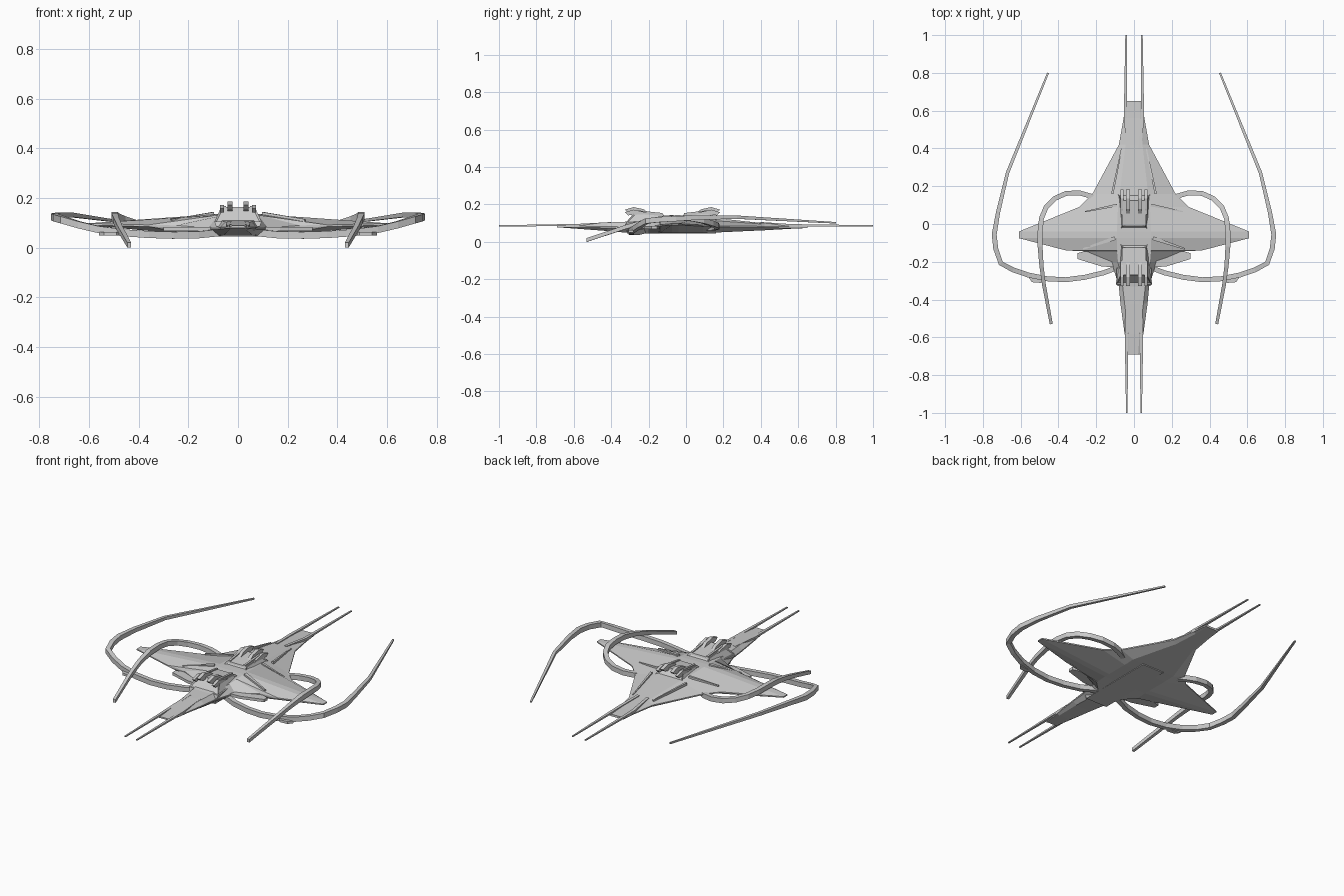
import bpy, bmesh
from mathutils import Vector

if "Cube" in bpy.data.objects:
    bpy.data.objects.remove(bpy.data.objects["Cube"])

grey = bpy.data.materials.new("hull_grey")
grey.diffuse_color = (0.6, 0.6, 0.6, 1)
grey.use_nodes = True
grey.node_tree.nodes["Principled BSDF"].inputs["Base Color"].default_value = grey.diffuse_color


def finish(name, bm, mirror=False):
    bmesh.ops.remove_doubles(bm, verts=bm.verts, dist=1e-5)
    bmesh.ops.recalc_face_normals(bm, faces=bm.faces)
    me = bpy.data.meshes.new(name)
    bm.to_mesh(me)
    bm.free()
    me.materials.append(grey)
    ob = bpy.data.objects.new(name, me)
    bpy.context.collection.objects.link(ob)
    if mirror:
        ob.modifiers.new("mirror", 'MIRROR').use_mirror_merge = False
    return ob


def loft(bm, rings):
    """Skin closed rings of points and cap both ends."""
    vs = [[bm.verts.new(p) for p in r] for r in rings]
    n = len(vs[0])
    for a, b in zip(vs, vs[1:]):
        for i in range(n):
            j = (i + 1) % n
            bm.faces.new((a[i], a[j], b[j], b[i]))
    bm.faces.new(vs[0])
    bm.faces.new(vs[-1])


def bar(name, path, sizes):
    """Rectangular bar along a path; sizes = (half width, half height) per point."""
    pts = [Vector(p) for p in path]
    rings = []
    for i, p in enumerate(pts):
        d = pts[min(i + 1, len(pts) - 1)] - pts[max(i - 1, 0)]
        d.z = 0
        s = d.normalized().cross(Vector((0, 0, 1)))
        w, h = sizes[i]
        u = Vector((0, 0, h))
        rings.append([p + s * w + u, p - s * w + u, p - s * w - u, p + s * w - u])
    bm = bmesh.new()
    loft(bm, rings)
    return finish(name, bm, True)


def plate(name, outline, z0, z1, mirror=True):
    bm = bmesh.new()
    loft(bm, [[(x, y, z0) for x, y in outline], [(x, y, z1) for x, y in outline]])
    return finish(name, bm, mirror)


# Main hull: stations of (y, half width, shoulder x, top z, edge z, bottom z)
stations = [
    (0.65, .045, .03, .086, .082, .074), (0.56, .055, .035, .09, .082, .070),
    (0.42, .08, .045, .10, .083, .062), (0.16, .22, .075, .125, .086, .050),
    (0.09, .29, .085, .13, .090, .048), (-.04, .61, .09, .135, .098, .048),
    (-.075, .61, .09, .135, .098, .048), (-.14, .36, .09, .13, .092, .046),
    (-.145, .25, .09, .13, .090, .046), (-.20, .12, .085, .125, .080, .045),
    (-.33, .08, .06, .107, .080, .050), (-.42, .072, .05, .104, .082, .058),
    (-.58, .05, .03, .096, .084, .070), (-.69, .032, .022, .089, .085, .080)]
bm = bmesh.new()
rings = []
for y, w, s, zt, ze, zb in stations:
    b = min(w * .7, .14)
    half = [(s, y, zt), (w, y, ze), (w, y, ze - .007), (b, y, zb)]
    rings.append(half + [(-x, yy, z) for x, yy, z in reversed(half)])
loft(bm, rings)
finish("hull", bm)

# Small fore wings and the keel box with its open front intake
plate("fore_wing", [(.08, -.13), (.25, -.14), (.30, -.155), (.30, -.185), (.17, -.225), (.08, -.23)], .068, .084)
bm = bmesh.new()
loft(bm, [[(-.085, y, .1), (.085, y, .1), (.07, y, .045), (-.07, y, .045)] for y in (.16, -.315)])
front = [f for f in bm.faces if f.calc_center_median().y < -.31]
bmesh.ops.inset_region(bm, faces=front, thickness=.01, use_even_offset=True)
bmesh.ops.translate(bm, verts=front[0].verts, vec=(0, .03, 0))
finish("keel_intake", bm)


# Cabins: a sloped block with inset windows and four roof pods, fore and aft
def cabin(name, y_in, y_out):
    d = 1 if y_out > y_in else -1

    def rect(w0, w1, y0, y1, z0, z1):
        return [(-w0, y0, z0), (w0, y0, z0), (w1, y1, z1), (-w1, y1, z1)]
    bm = bmesh.new()
    loft(bm, [rect(.078, .088, y_in, y_out, .095, .085),
              rect(.085, .095, y_in + .01 * d, y_out - .005 * d, .112, .105),
              rect(.062, .068, y_in + .05 * d, y_out - .055 * d, .148, .163)])
    bm.normal_update()
    panes = [f for f in bm.faces if abs(f.normal.z) < .95 and f.calc_center_median().z > .12]
    bmesh.ops.recalc_face_normals(bm, faces=bm.faces)
    bmesh.ops.inset_individual(bm, faces=panes, thickness=.010, depth=-.005)
    finish(name, bm)
    # roof pods
    for label, x, w, top in (("inner", .032, .010, .186), ("outer", .064, .008, .172)):
        bm = bmesh.new()
        prof = [(y_out - .13 * d, .150), (y_out - .10 * d, top - .012), (y_out - .045 * d, top),
                (y_out + .002 * d, top - .014), (y_out - .015 * d, top - .03), (y_out - .06 * d, .145)]
        loft(bm, [[(xx, y, z) for y, z in prof] for xx in (x - w, x + w)])
        finish(name + "_" + label + "_pod", bm, True)
    # raised roof slats
    bar(name + "_roof_rail", [(.05, y_in + .05 * d, .15), (.055, y_out - .06 * d, .165)], [(.006, .004)] * 2)


cabin("front_cabin", -.075, -.325)
cabin("rear_cabin", -.06, .18)

# Long arms sweeping from the nose around to the back
thick = (.013, .014)
bar("long_arm",
    [(.06, -.22, .062), (.16, -.258, .052), (.26, -.282, .050), (.36, -.295, .053), (.46, -.29, .060),
     (.56, -.27, .073), (.64, -.243, .092), (.705, -.208, .112), (.732, -.13, .120), (.74, -.055, .124),
     (.72, .06, .130), (.67, .27, .132), (.455, .80, .102)],
    [thick] * 10 + [(.011, .012), (.009, .009), (.005, .004)])
plate("arm_pad", [(.47, -.285), (.56, -.28), (.54, -.308), (.49, -.312)], .050, .064)

# Short arms looping from the tail sides over the wings to the front
bar("short_arm",
    [(.16, .11, .075), (.23, .148, .076), (.29, .165, .080), (.36, .162, .088), (.42, .135, .099),
     (.465, .09, .113), (.49, .03, .124), (.497, -.04, .129), (.497, -.12, .126), (.49, -.22, .108),
     (.477, -.32, .080), (.438, -.53, .010)],
    [thick] * 9 + [(.011, .012), (.010, .011), (.008, .010)])

# Twin prongs at both ends
bar("rear_prong", [(.03, .40, .098), (.045, .56, .089), (.042, 1.0, .086)],
    [(.008, .008), (.009, .006), (.004, .003)])
bar("front_prong", [(.035, -.40, .098), (.04, -.58, .090), (.038, -1.0, .086)],
    [(.008, .008), (.009, .006), (.004, .003)])

# Thin raised ridges on tail, nose and wings
bar("tail_ridge", [(.115, .16, .119), (.065, .40, .096)], [(.006, .008), (.003, .005)])
bar("wing_ridge", [(.10, -.075, .136), (.27, -.132, .110)], [(.010, .008), (.004, .005)])
bar("wing_root_ridge", [(.09, .10, .130), (.26, .065, .108)], [(.007, .006), (.003, .004)])
